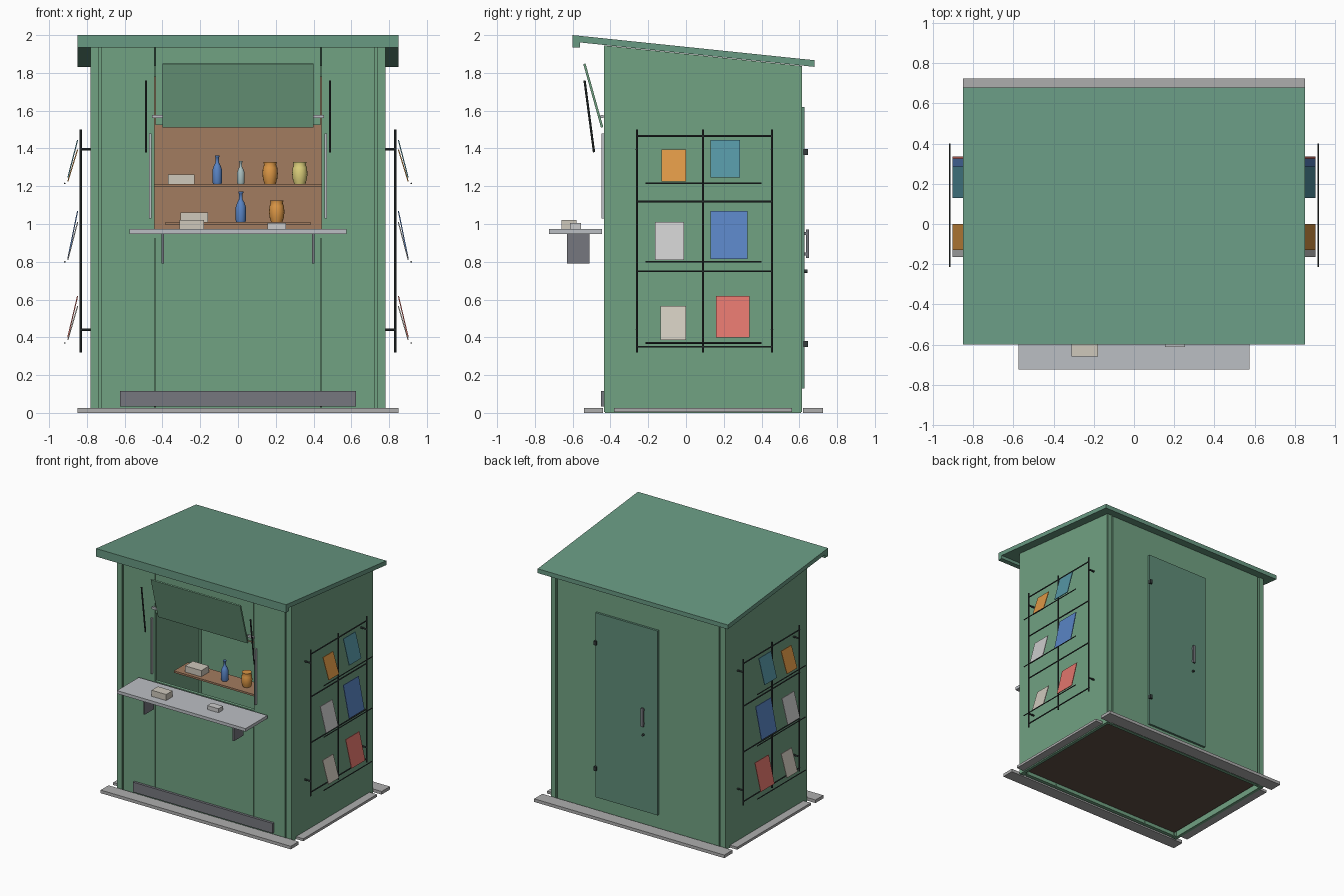
import bpy, bmesh, math
from mathutils import Vector, Matrix

if "Cube" in bpy.data.objects:
    bpy.data.objects.remove(bpy.data.objects["Cube"])

def mat(name, r, g, b):
    m = bpy.data.materials.new(name)
    m.diffuse_color = (r, g, b, 1)
    m.use_nodes = True
    m.node_tree.nodes["Principled BSDF"].inputs["Base Color"].default_value = m.diffuse_color
    return m

GREEN = mat("green_paint", .165, .36, .225)
ROOF = mat("roof_green", .14, .32, .225)
DOOR = mat("door_green", .115, .27, .19)
WOOD = mat("wood", .36, .2, .115)
FLOOR = mat("floor_brown", .12, .08, .06)
DARK = mat("dark_metal", .035, .045, .045)
GREY = mat("grey_metal", .18, .185, .21)
STEEL = mat("light_metal", .5, .52, .55)
STONE = mat("paving", .42, .42, .42)
PAPER = mat("paper", .62, .58, .5)
WHITE = mat("white_cover", .75, .75, .73)
ORANGE = mat("orange", .72, .31, .06)
TEAL = mat("teal", .09, .3, .37)
BLUE = mat("blue", .1, .23, .55)
RED = mat("red", .75, .18, .15)
YELLOW = mat("yellow", .72, .63, .2)
GLASS = mat("pale_glass", .4, .52, .52)

def finish(name, bm, m):
    bmesh.ops.recalc_face_normals(bm, faces=bm.faces)
    me = bpy.data.meshes.new(name)
    bm.to_mesh(me)
    bm.free()
    me.materials.append(m)
    ob = bpy.data.objects.new(name, me)
    bpy.context.collection.objects.link(ob)
    return ob

def box(name, x, y, z, m, turn=0):
    bm = bmesh.new()
    size = (x[1] - x[0], y[1] - y[0], z[1] - z[0])
    c = Vector((sum(x) / 2, sum(y) / 2, sum(z) / 2))
    bmesh.ops.create_cube(bm, size=1, matrix=Matrix.Translation(c)
                          @ Matrix.Rotation(turn, 4, 'Z') @ Matrix.Diagonal((*size, 1)))
    return finish(name, bm, m)

def prism(name, yz, x, m):
    """Extrude a y-z outline along x."""
    bm = bmesh.new()
    f = bm.faces.new([bm.verts.new((x[0], a, b)) for a, b in yz])
    r = bmesh.ops.extrude_face_region(bm, geom=[f])
    bmesh.ops.translate(bm, vec=(x[1] - x[0], 0, 0),
                        verts=[v for v in r['geom'] if isinstance(v, bmesh.types.BMVert)])
    return finish(name, bm, m)

def rod(name, a, b, r, m, seg=8):
    a, b = Vector(a), Vector(b)
    bm = bmesh.new()
    bmesh.ops.create_cone(bm, cap_ends=True, segments=seg, radius1=r, radius2=r, depth=(b - a).length,
                          matrix=Matrix.Translation((a + b) / 2)
                          @ (b - a).to_track_quat('Z', 'Y').to_matrix().to_4x4())
    return finish(name, bm, m)

def lathe(name, prof, pos, m, seg=16):
    bm = bmesh.new()
    rings = [[bm.verts.new((pos[0] + r * math.cos(2 * math.pi * i / seg),
                            pos[1] + r * math.sin(2 * math.pi * i / seg), pos[2] + z))
              for i in range(seg)] for r, z in prof]
    for p, q in zip(rings, rings[1:]):
        for i in range(seg):
            f = bm.faces.new((p[i], p[(i + 1) % seg], q[(i + 1) % seg], q[i]))
            f.smooth = True
    bm.faces.new(rings[0])
    bm.faces.new(rings[-1])
    return finish(name, bm, m)

def sl(y):
    """Wall top height under the sloping roof."""
    return 1.945 - 0.104 * (y + 0.43)

def slope_wall(name, x, y, z0, m):
    return prism(name, [(y[0], z0), (y[1], z0), (y[1], sl(y[1])), (y[0], sl(y[0]))], x, m)

# roof: sloping slab with front lip
prism("roof", [(-.60, 2.0), (.68, 1.867), (.68, 1.832), (-.56, 1.961), (-.56, 1.935), (-.60, 1.935)],
      (-.85, .85), ROOF)

# walls on both sides, posts and front side panels
for s, n in ((1, "right"), (-1, "left")):
    def X(a, b):
        return tuple(sorted((s * a, s * b)))
    slope_wall(n + "_wall", X(.755, .78), (-.43, .61), 0, GREEN)
    slope_wall(n + "_front_post", X(.735, .777), (-.434, -.395), .005, GREEN)
    slope_wall(n + "_back_post", X(.735, .777), (.58, .614), .005, GREEN)
    slope_wall(n + "_front_seam", X(.715, .74), (-.42, -.405), .005, GREEN)
    slope_wall(n + "_back_seam", X(.715, .74), (.585, .60), .005, GREEN)
    slope_wall(n + "_front_panel", X(.443, .722), (-.43, -.40), .005, GREEN)
    box(n + "_side_paving", X(.785, .85), (-.38, .56), (.005, .025), STONE)

    # hatch hardware: rail, pivot pin, strut
    box(n + "_hatch_rail", X(.459, .47), (-.448, -.43), (1.03, 1.48), STEEL)
    box(n + "_hatch_pivot", X(.40, .455), (-.452, -.436), (1.56, 1.577), STEEL)
    rod(n + "_hatch_strut", (s * .487, -.537, 1.76), (s * .487, -.487, 1.38), .006, DARK)
    box(n + "_counter_bracket", X(.393, .405), (-.63, -.51), (.79, .95), GREY)

    # magazine rack
    for i, y in enumerate((-.26, .09, .455)):
        rod(f"{n}_rack_upright_{i}", (s * .832, y, .32), (s * .832, y, 1.50), .006, DARK)
    for i, z in enumerate((.35, .75, 1.12, 1.465)):
        rod(f"{n}_rack_rail_{i}", (s * .832, -.265, z), (s * .832, .46, z), .005, DARK)
    for y in (-.26, .455):
        for z in (.44, 1.395):
            rod(f"{n}_rack_standoff", (s * .775, y, z), (s * .832, y, z), .007, DARK)
    for i, z in enumerate((.37, .80, 1.215)):
        rod(f"{n}_rack_ledge_{i}", (s * .917, -.215, z), (s * .917, .40, z), .004, DARK)
    mags = [(-.13, 0, 1.225, 1.395, ORANGE), (.13, .285, 1.245, 1.445, TEAL),
            (-.165, -.01, .81, 1.01, WHITE), (.13, .325, .815, 1.07, BLUE),
            (-.135, 0, .385, .565, PAPER), (.16, .335, .40, .62, RED)]
    for i, (y0, y1, z0, z1, m) in enumerate(mags):
        bm = bmesh.new()
        vs = [bm.verts.new((s * (x + d), y, z)) for d in (0, .006)
              for x, y, z in ((.898, y0, z0), (.898, y1, z0), (.846, y1, z1), (.846, y0, z1))]
        for q in ((0, 1, 2, 3), (4, 5, 6, 7), (0, 1, 5, 4), (1, 2, 6, 5), (2, 3, 7, 6), (3, 0, 4, 7)):
            bm.faces.new([vs[k] for k in q])
        finish(f"{n}_magazine_{i}", bm, m)

# front centre panels around the serving opening
slope_wall("front_header", (-.438, .438), (-.43, -.40), 1.525, GREEN)
box("front_lower_panel", (-.438, .438), (-.43, -.40), (.005, .922), GREEN)
box("front_sill", (-.443, .443), (-.427, -.40), (.922, .97), GREEN)
box("kick_plate", (-.625, .625), (-.45, -.43), (.035, .115), GREY)
prism("hatch_flap", [(-.45, 1.51), (-.438, 1.513), (-.532, 1.85), (-.544, 1.847)], (-.40, .40), GREEN)
box("serving_counter", (-.575, .575), (-.725, -.445), (.948, .973), STEEL)

# back wall and door
slope_wall("back_wall", (-.722, .722), (.582, .61), .005, GREEN)
box("back_door", (-.185, .37), (.61, .627), (.13, 1.62), DOOR)
for z in (.365, 1.38):
    box("door_hinge", (.355, .375), (.62, .645), (z - .016, z + .016), DARK)
box("door_handle", (-.07, -.05), (.636, .65), (.82, .97), GREY)
for z in (.84, .95):
    box("handle_mount", (-.066, -.054), (.62, .64), (z - .008, z + .008), GREY)
rod("door_lock", (-.06, .62, .75), (-.06, .642, .75), .009, DARK, 12)

# floor and paving
box("floor", (-.735, .735), (-.395, .575), (.03, .05), FLOOR)
box("front_paving", (-.85, .85), (-.54, -.44), (.0, .025), STONE)
box("back_paving", (-.85, .85), (.62, .725), (.0, .025), STONE)

# interior shelves
box("back_board", (-.73, .73), (.565, .58), (.95, 1.78), WOOD)
box("upper_shelf", (-.73, .73), (.36, .565), (1.197, 1.213), WOOD)
box("inner_counter", (-.385, .385), (-.27, -.09), (.995, 1.01), WOOD)

# goods
BOTTLE = [(.022, 0), (.025, .008), (.025, .075), (.018, .095), (.009, .112), (.009, .14), (.012, .142), (.012, .15)]
JAR = [(.03, 0), (.038, .025), (.041, .055), (.038, .085), (.032, .10), (.036, .115)]
def scaled(p, k):
    return [(r * k, z * k) for r, z in p]
lathe("upper_blue_bottle", BOTTLE, (-.11, .46, 1.213), BLUE)
lathe("upper_glass_bottle", scaled(BOTTLE, .8), (.015, .46, 1.213), GLASS)
lathe("upper_orange_jar", JAR, (.17, .46, 1.213), ORANGE)
lathe("upper_yellow_jar", JAR, (.327, .46, 1.213), YELLOW)
box("upper_box", (-.37, -.23), (.41, .51), (1.213, 1.262), PAPER)
lathe("inner_blue_bottle", scaled(BOTTLE, 1.08), (.015, -.19, 1.01), BLUE)
lathe("inner_orange_jar", JAR, (.205, -.18, 1.01), ORANGE)
box("inner_box", (-.305, -.16), (-.24, -.14), (1.01, 1.06), PAPER)
box("counter_box", (-.31, -.18), (-.66, -.58), (.973, 1.022), PAPER)
box("counter_card", (.155, .255), (-.613, -.555), (.973, 1.005), WHITE)
